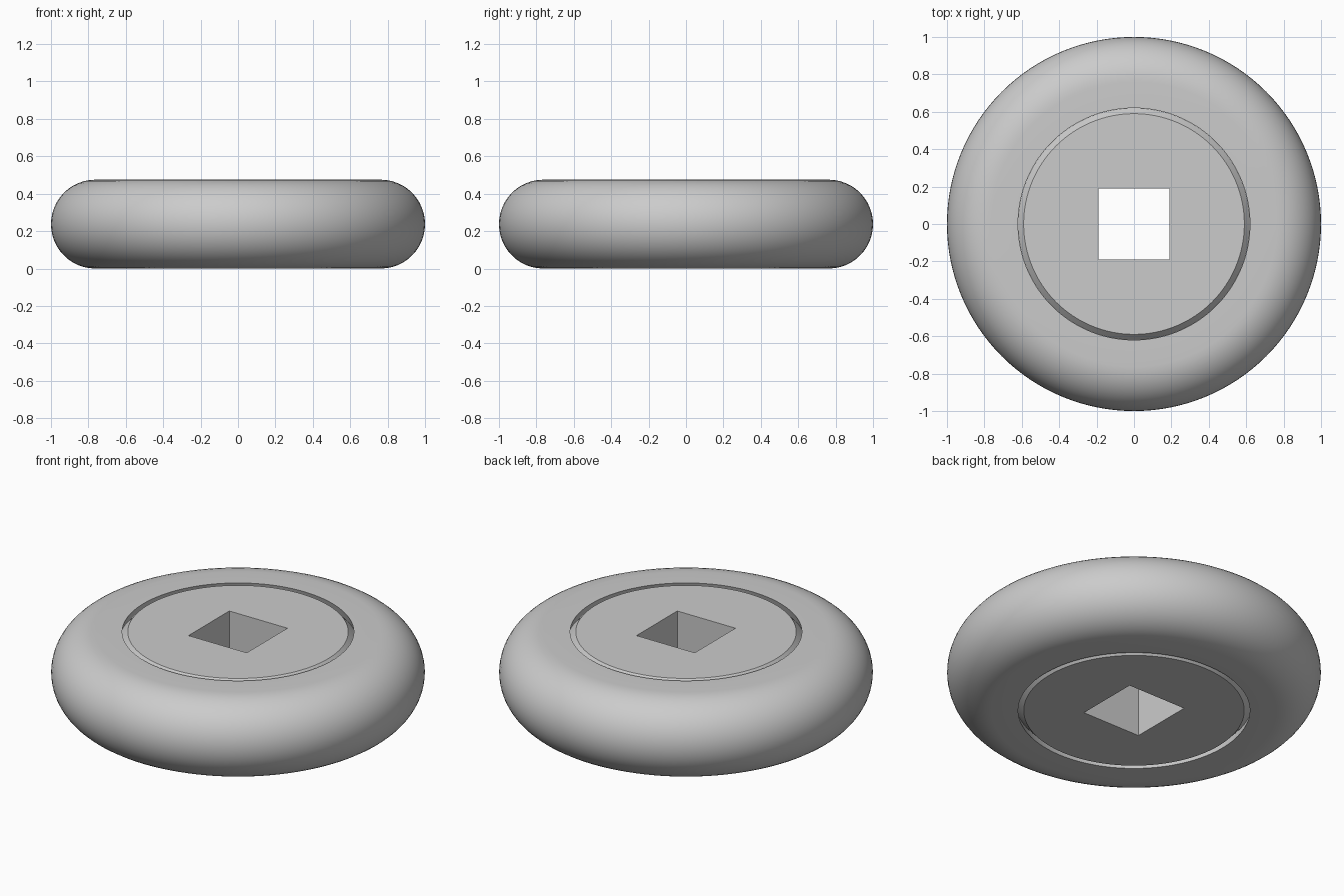
import bpy
import bmesh
from math import sin, cos, pi, radians
from mathutils import Vector

cube = bpy.data.objects.get("Cube")
if cube:
    bpy.data.objects.remove(cube, do_unlink=True)

HEIGHT = 0.475
EDGE = HEIGHT / 2           # radius of the rounded rim
HOLE = 0.38                 # side of the square hole
ARC_STEPS = 24
SEGMENTS = 128

grey = bpy.data.materials.new("light_grey")
grey.use_nodes = True
colour = (0.6, 0.6, 0.6, 1)
grey.diffuse_color = colour
grey.node_tree.nodes["Principled BSDF"].inputs["Base Color"].default_value = colour

# Half profile: centre disc, slanted groove, then the rounded rim
face = [(0, EDGE), (0.59, EDGE), (0.635, EDGE - 0.05), (0.62, EDGE)]
rim = [(1 - EDGE + EDGE * sin(a), EDGE * cos(a))
       for a in (pi * i / ARC_STEPS for i in range(ARC_STEPS + 1))]
profile = face + rim + [(r, -z) for r, z in reversed(face)]

# Wheel body turned around the vertical axis
bm = bmesh.new()
verts = [bm.verts.new((r, 0, z + EDGE)) for r, z in profile]
edges = [bm.edges.new(pair) for pair in zip(verts, verts[1:])]
bmesh.ops.spin(bm, geom=verts + edges, cent=(0, 0, 0), axis=(0, 0, 1),
               angle=2 * pi, steps=SEGMENTS, use_duplicate=False)
bmesh.ops.remove_doubles(bm, verts=bm.verts, dist=0.0001)
bmesh.ops.dissolve_degenerate(bm, dist=0.0001, edges=bm.edges)
# Merge each centre disc into a single flat face
for z in (0, HEIGHT):
    hub = [v for v in bm.verts if (v.co - Vector((0, 0, z))).length < 0.001]
    bmesh.ops.dissolve_verts(bm, verts=hub)
bmesh.ops.recalc_face_normals(bm, faces=bm.faces)
mesh = bpy.data.meshes.new("wheel_body")
bm.to_mesh(mesh)
bm.free()
mesh.materials.append(grey)
body = bpy.data.objects.new("wheel_body", mesh)
bpy.context.collection.objects.link(body)

# Square axle hole
bpy.ops.mesh.primitive_cube_add(size=1, location=(0, 0, EDGE))
cutter = bpy.context.object
cutter.name = "axle_hole_cutter"
cutter.scale = (HOLE, HOLE, 1)
cutter.hide_render = True
cutter.data.materials.append(grey)

bpy.ops.object.select_all(action='DESELECT')
body.select_set(True)
bpy.context.view_layer.objects.active = body
cut = body.modifiers.new("axle_hole", 'BOOLEAN')
cut.operation = 'DIFFERENCE'
cut.solver = 'EXACT'
cut.object = cutter
bpy.ops.object.modifier_apply(modifier=cut.name)
bpy.data.objects.remove(cutter, do_unlink=True)
bpy.ops.object.shade_smooth_by_angle(angle=radians(30))
